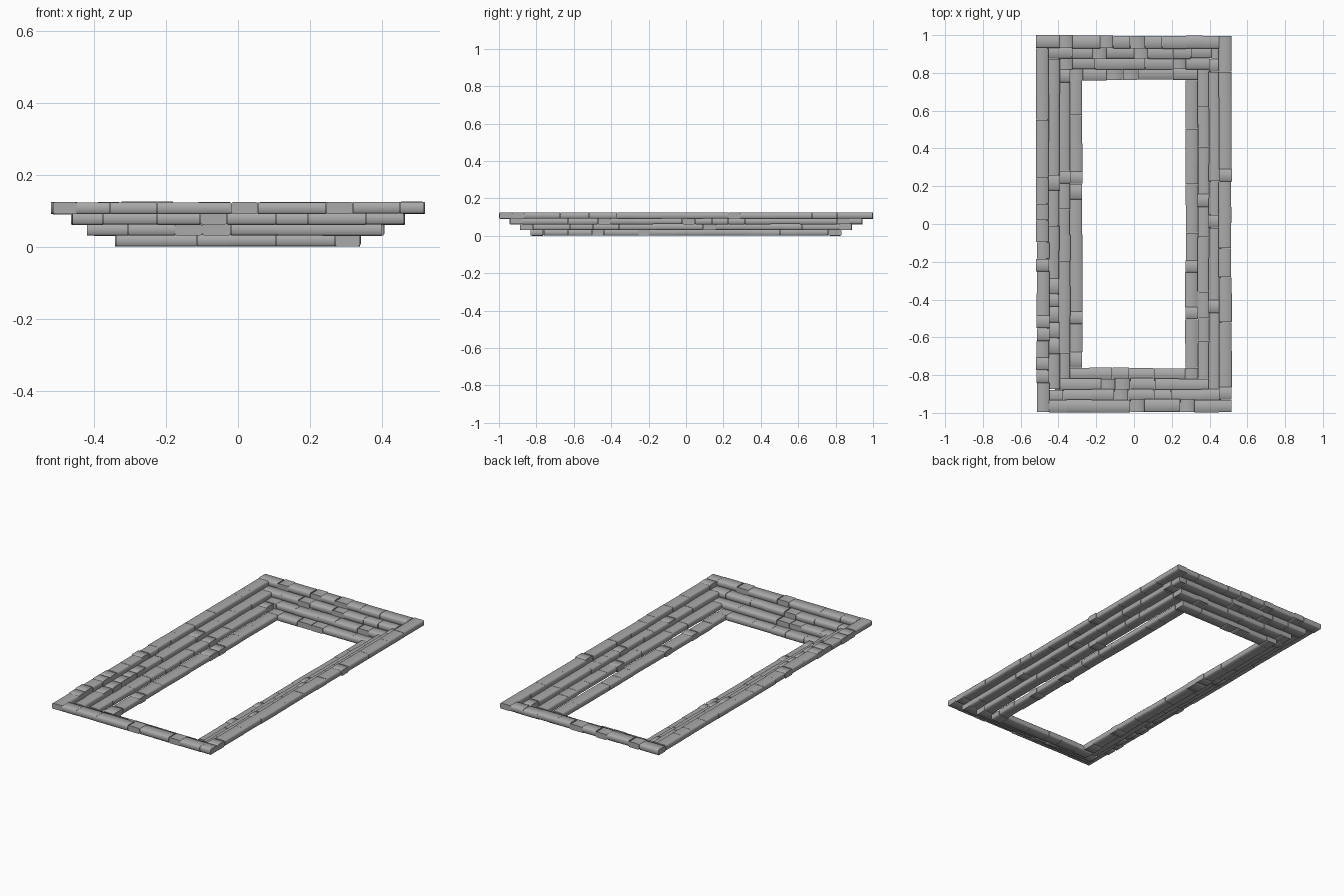
import bpy
import bmesh
import random
from mathutils import Vector

random.seed(7)
cube = bpy.data.objects.get("Cube")
if cube:
    bpy.data.objects.remove(cube, do_unlink=True)

stone = bpy.data.materials.new("grey stone")
stone.use_nodes = True
grey = (0.4, 0.4, 0.4, 1)
stone.diffuse_color = grey
bsdf = next(n for n in stone.node_tree.nodes if n.type == "BSDF_PRINCIPLED")
bsdf.inputs["Base Color"].default_value = grey
bsdf.inputs["Roughness"].default_value = 0.8

BEVEL = 0.005


def add_brick(bm, low, high, grain):
    """Block whose edges along the grain axis are chamfered."""
    low, high = Vector(low), Vector(high)
    verts = bmesh.ops.create_cube(bm, size=1)["verts"]
    for v in verts:
        v.co = (low + high) / 2 + v.co * (high - low)
    edges = {e for v in verts for e in v.link_edges}
    along = [e for e in edges
             if abs((e.verts[0].co - e.verts[1].co)[grain]) > 0.01]
    bmesh.ops.bevel(bm, geom=along, offset=BEVEL, segments=1, affect="EDGES")


def random_joints(start, end):
    """Irregular brick lengths that exactly fill a run."""
    lengths = []
    while sum(lengths) < end - start:
        lengths.append(random.choice((0.07, 0.09, 0.12, 0.14, 0.16, 0.2)))
    scale = (end - start) / sum(lengths)
    joints = [start]
    for length in lengths:
        joints.append(joints[-1] + length * scale)
    return joints


def add_run(bm, axis, joints, inner, outer, bottom, top):
    """Row of bricks along an axis, between an inner and an outer face."""
    for a, b in zip(joints, joints[1:]):
        wobble = random.uniform(-0.003, 0.003)
        lift = random.uniform(0, 0.002)
        near, far = sorted((inner + wobble, outer + wobble))
        header = b - a < 0.085
        low, high = [0, 0, bottom + lift], [0, 0, top + lift]
        low[axis], high[axis] = a + 0.0005, b - 0.0005
        low[1 - axis], high[1 - axis] = near, far
        add_brick(bm, low, high, 1 - axis if header else axis)


# Courses from the bottom up: half width, half length, front and back joints
# (joints in hundredths)
courses = [
    ("bottom", 0.34, 0.828,
     (-34, -23.5, -11.5, -2.5, 10.5, 27, 34),
     (-34, -27, -14.5, -6, 2, 20.5, 34)),
    ("lower", 0.405, 0.885,
     (-42, -30.5, -17.5, -10, -2, 11, 23.5, 40),
     (-40, -32.5, -20.5, -5, 6, 20.5, 27.5, 40)),
    ("upper", 0.462, 0.942,
     (-46, -37.5, -22.5, -10.5, -3, 10.5, 19.5, 35.5, 46),
     (-46, -33, -22, -14.5, 0, 7.5, 20.5, 30, 41, 46)),
    ("top", 0.517, 0.997,
     (-45, -35.5, -22.5, -2, 5.5, 24.5, 32, 45),
     (-52, -39.5, -32.5, -18, -11, -2, 6, 15, 27.5, 36.5, 45)),
]
DEPTH = 0.067
STEP = 0.03

for level, (name, half_x, half_y, front, back) in enumerate(courses):
    bm = bmesh.new()
    bottom = level * STEP
    top = bottom + 0.033
    for side, joints in ((-1, front), (1, back)):
        add_run(bm, 0, [j / 100 for j in joints],
                side * (half_y - DEPTH), side * half_y, bottom, top)
    inner_y = half_y - DEPTH
    for side in (-1, 1):
        # The side runs of the top course fill its corners
        start, end = -inner_y, inner_y
        if name == "top":
            start = -half_y
            end = half_y if side > 0 else inner_y
        add_run(bm, 1, random_joints(start, end),
                side * (half_x - DEPTH), side * half_x, bottom, top)
    mesh = bpy.data.meshes.new(name + "_brick_course")
    bm.to_mesh(mesh)
    bm.free()
    mesh.materials.append(stone)
    course = bpy.data.objects.new(name + "_brick_course", mesh)
    bpy.context.collection.objects.link(course)
    bpy.ops.object.select_all(action="DESELECT")
    course.select_set(True)
    bpy.context.view_layer.objects.active = course
    bpy.ops.object.shade_smooth_by_angle(angle=1.05)
